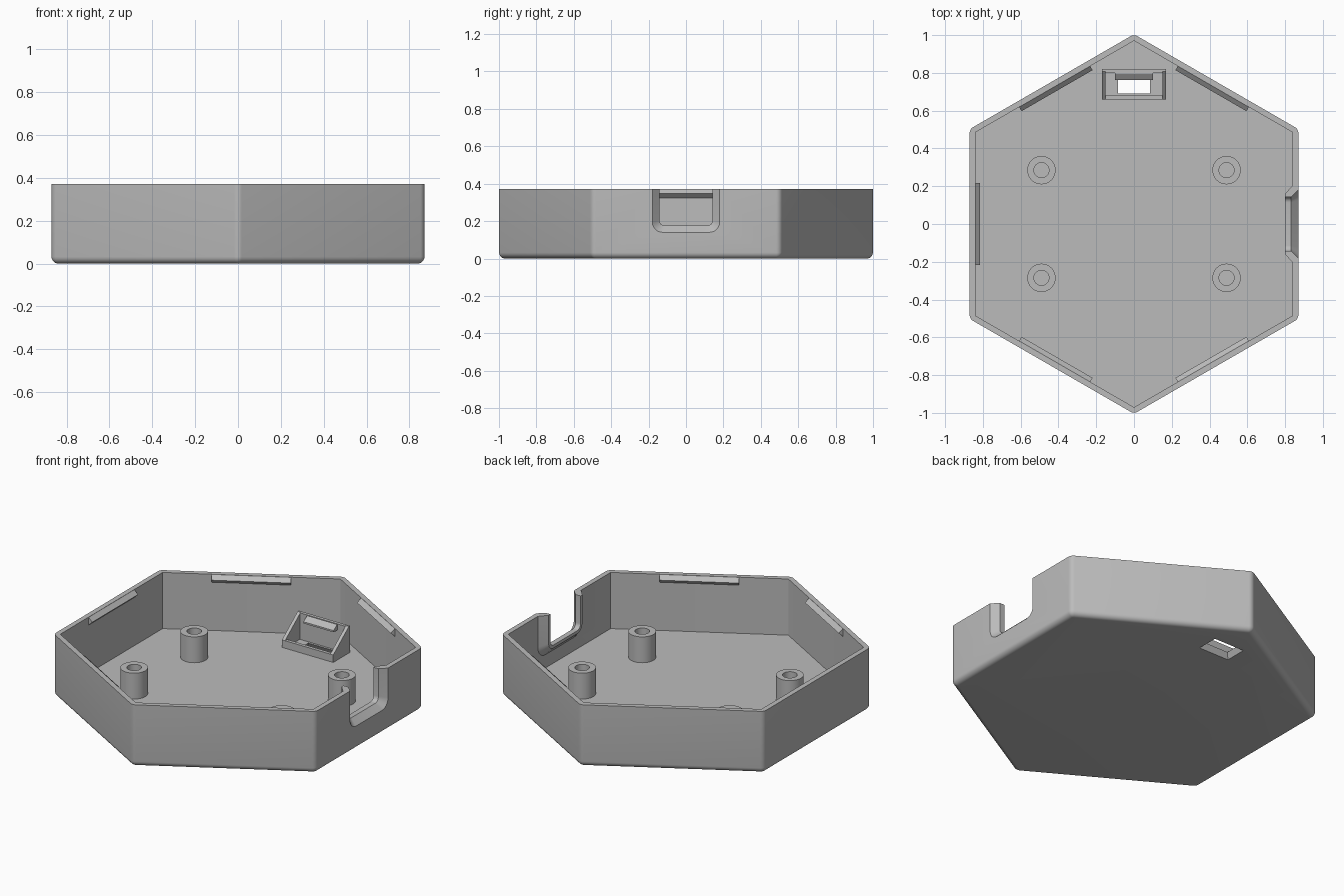
import bpy, bmesh, math
from mathutils import Matrix, Vector

cube = bpy.data.objects.get("Cube")
if cube:
    bpy.data.objects.remove(cube)

HEIGHT, FLOOR = 0.372, 0.035
OUTER, INNER = 0.87, 0.84      # distance from centre to wall faces

grey = bpy.data.materials.new("plain_grey")
grey.use_nodes = True
colour = (0.5, 0.5, 0.5, 1)
grey.diffuse_color = colour
grey.node_tree.nodes["Principled BSDF"].inputs["Base Color"].default_value = colour


def loft(name, rings, matrix=None, smooth=True):
    """Skin a closed solid through rings that share a point count."""
    bm = bmesh.new()
    loops = [[bm.verts.new(p) for p in ring] for ring in rings]
    for a, b in zip(loops, loops[1:]):
        for i in range(len(a)):
            j = (i + 1) % len(a)
            bm.faces.new((a[i], a[j], b[j], b[i]))
    bm.faces.new(loops[0][::-1])
    bm.faces.new(loops[-1])
    bmesh.ops.recalc_face_normals(bm, faces=bm.faces)
    if matrix:
        bm.transform(matrix)
    mesh = bpy.data.meshes.new(name)
    bm.to_mesh(mesh)
    bm.free()
    mesh.materials.append(grey)
    ob = bpy.data.objects.new(name, mesh)
    bpy.context.collection.objects.link(ob)
    if smooth:
        shade(ob)
    return ob


def activate(ob):
    bpy.ops.object.select_all(action="DESELECT")
    ob.select_set(True)
    bpy.context.view_layer.objects.active = ob


def shade(ob):
    activate(ob)
    bpy.ops.object.shade_smooth_by_angle(angle=math.radians(30))


def cut(ob, cutter):
    activate(ob)
    mod = ob.modifiers.new("cut", "BOOLEAN")
    mod.operation, mod.solver, mod.object = "DIFFERENCE", "EXACT", cutter
    bpy.ops.object.modifier_apply(modifier=mod.name)
    shade(ob)


def hexagon(apothem, radius, z, steps=6):
    """Hexagon with rounded corners, points towards the front and back."""
    pts = []
    reach = (apothem - radius) / math.cos(math.pi / 6)
    for k in range(6):
        mid = math.radians(30 + 60 * k)
        for s in range(steps + 1):
            a = mid + math.radians(-30 + 60 * s / steps)
            pts.append((reach * math.cos(mid) + radius * math.cos(a),
                        reach * math.sin(mid) + radius * math.sin(a), z))
    return pts


def u_shape(x, half, bottom, radius, top, steps=6):
    """Upright U outline with rounded lower corners at one x."""
    pts = [(x, half, top), (x, -half, top)]
    for side, start in ((-1, 180), (1, 270)):
        for s in range(steps + 1):
            a = math.radians(start + 90 * s / steps)
            pts.append((x, side * (half - radius) + radius * math.cos(a),
                        bottom + radius + radius * math.sin(a)))
    return pts


def circle(radius, z, count=40):
    return [(radius * math.cos(math.tau * i / count),
             radius * math.sin(math.tau * i / count), z) for i in range(count)]


def rectangle(x, y0, y1, z):
    return [(-x, y0, z), (x, y0, z), (x, y1, z), (-x, y1, z)]


def box(name, x0, x1, y0, y1, z0, z1):
    rings = [[(x0, y0, z), (x1, y0, z), (x1, y1, z), (x0, y1, z)] for z in (z0, z1)]
    return loft(name, rings, smooth=False)


# Tray shell with a filleted lower edge
CORNER, FILLET = 0.036, 0.032
rings = []
for s in range(7):
    a = math.radians(15 * s)
    inset = FILLET * (1 - math.sin(a))
    rings.append(hexagon(OUTER - inset, CORNER - inset, FILLET * (1 - math.cos(a))))
rings += [hexagon(OUTER, CORNER, HEIGHT), hexagon(INNER, 0.003, HEIGHT),
          hexagon(INNER, 0.003, FLOOR)]
tray = loft("tray_shell", rings)

# Raised surround inside the cable notch
surround = loft("notch_surround", [
    u_shape(0.855, 0.205, 0.115, 0.07, HEIGHT),
    u_shape(INNER, 0.205, 0.115, 0.07, HEIGHT),
    u_shape(0.80, 0.16, 0.158, 0.045, HEIGHT)])

# Funnel-shaped cable notch through the wall
notch = loft("notch_cutter", [
    u_shape(0.91, 0.22, 0.10, 0.08, 0.5),
    u_shape(OUTER, 0.18, 0.14, 0.055, 0.5),
    u_shape(0.832, 0.143, 0.176, 0.03, 0.5),
    u_shape(0.75, 0.143, 0.176, 0.03, 0.5)])
# Flared window through the floor
window = loft("window_cutter", [rectangle(0.105, 0.67, 0.81, -0.01),
                                rectangle(0.083, 0.692, 0.785, FLOOR + 0.003)], smooth=False)
cut(tray, notch)
cut(tray, window)
cut(surround, notch)
for helper in (notch, window):
    bpy.data.objects.remove(helper)

# Snap ridges on the five plain walls
section = [(0.85, 0.368), (INNER, 0.371), (0.815, 0.348), (INNER, 0.324), (0.85, 0.324)]
for k in range(1, 6):
    ends = [[(r, y, z) for r, z in section] for y in (-0.217, 0.217)]
    loft(f"snap_ridge_{k}", ends, Matrix.Rotation(math.radians(60 * k), 4, "Z"), False)

# Hollow screw posts
for sx, sy in ((1, 1), (-1, 1), (1, -1), (-1, -1)):
    spot = Matrix.Translation(Vector((0.49 * sx, 0.285 * sy, 0)))
    loft(f"screw_post_{'left' if sx > 0 else 'right'}_{'back' if sy > 0 else 'front'}",
         [circle(0.075, FLOOR - 0.01), circle(0.075, 0.19),
          circle(0.04, 0.19), circle(0.04, FLOOR + 0.002)], spot)

# Sloped holder around the window
cheek = [(0.66, 0.03), (0.82, 0.03), (0.82, 0.194), (0.808, 0.194), (0.66, 0.08)]
for side, word in ((1, "left"), (-1, "right")):
    loft(f"holder_cheek_{word}",
         [[(side * x, y, z) for y, z in cheek] for x in (0.15, 0.17)], smooth=False)
box("holder_front_wall", -0.15, 0.15, 0.66, 0.68, 0.03, 0.08)
box("holder_back_wall", -0.15, 0.15, 0.80, 0.82, 0.03, 0.194)
# Catch at the top of the holder's back wall
catch = [(0.805, 0.19), (0.795, 0.19), (0.763, 0.168), (0.763, 0.158), (0.805, 0.158)]
loft("holder_catch", [[(x, y, z) for y, z in catch] for x in (-0.1, 0.1)], smooth=False)
